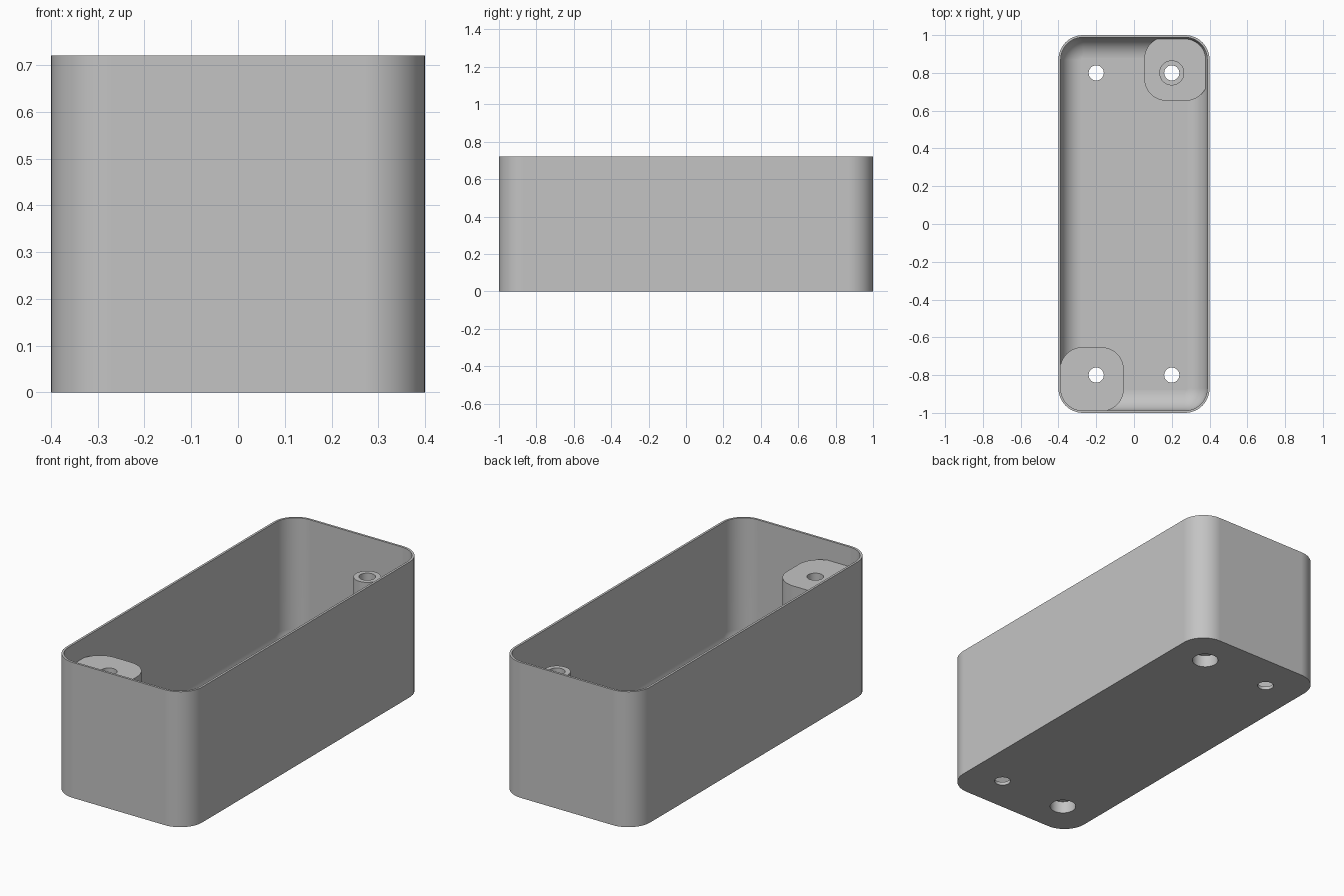
import bpy, bmesh
from math import cos, sin, pi

cube = bpy.data.objects.get("Cube")
if cube:
    bpy.data.objects.remove(cube, do_unlink=True)

# Single grey plastic
grey = bpy.data.materials.new("grey_plastic")
grey.use_nodes = True
colour = (0.55, 0.55, 0.55, 1)
grey.diffuse_color = colour
grey.node_tree.nodes["Principled BSDF"].inputs["Base Color"].default_value = colour

HEIGHT, WALL, FLOOR = 0.72, 0.012, 0.018
CORNER, FILLET = 0.13, 0.11
BOSS_TOP, PAD_TOP, BORE_TOP = 0.615, 0.085, 0.065
HOLE, BORE = 0.04, 0.065
SEGMENTS = 12


def loop(cx, cy, hx, hy, r, z):
    """Rounded rectangle outline at height z; a circle when hx = hy = r."""
    points = []
    for quarter, (sx, sy) in enumerate([(1, 1), (-1, 1), (-1, -1), (1, -1)]):
        for i in range(SEGMENTS + 1):
            a = (quarter + i / SEGMENTS) * pi / 2
            points.append((cx + sx * (hx - r) + r * cos(a),
                           cy + sy * (hy - r) + r * sin(a), z))
    return points


def circle(x, y, r, z):
    return loop(x, y, r, r, r, z)


def solid(name, loops):
    """Skin a stack of outlines and cap both ends."""
    bm = bmesh.new()
    rings = [[bm.verts.new(p) for p in pts] for pts in loops]
    for a, b in zip(rings, rings[1:]):
        for i in range(len(a)):
            j = (i + 1) % len(a)
            bm.faces.new((a[i], a[j], b[j], b[i]))
    bm.faces.new(rings[0])
    bm.faces.new(rings[-1])
    bmesh.ops.remove_doubles(bm, verts=bm.verts, dist=1e-5)
    bmesh.ops.recalc_face_normals(bm, faces=bm.faces)
    mesh = bpy.data.meshes.new(name)
    bm.to_mesh(mesh)
    bm.free()
    mesh.materials.append(grey)
    obj = bpy.data.objects.new(name, mesh)
    bpy.context.collection.objects.link(obj)
    return obj


def drill(obj, cutters):
    """Cut the holes for good, then shade smoothly with sharp edges."""
    for cutter in cutters:
        mod = obj.modifiers.new("hole", "BOOLEAN")
        mod.operation, mod.solver, mod.object = "DIFFERENCE", "EXACT", cutter
    graph = bpy.context.evaluated_depsgraph_get()
    mesh = bpy.data.meshes.new_from_object(obj.evaluated_get(graph))
    obj.modifiers.clear()
    obj.data = mesh
    bpy.ops.object.select_all(action="DESELECT")
    obj.select_set(True)
    bpy.context.view_layer.objects.active = obj
    bpy.ops.object.shade_smooth_by_angle(angle=pi / 6)
    obj.modifiers.new("even_shading", "WEIGHTED_NORMAL").keep_sharp = True


# Open tray: outside wall, rim, inside wall, rounded floor edge
def tray_loop(inset, z):
    return loop(0, 0, 0.4 - inset, 1 - inset, CORNER - inset, z)


profile = [(0, 0), (0, HEIGHT), (WALL, HEIGHT)]
for i in range(9):
    a = i / 8 * pi / 2
    profile.append((WALL + FILLET * (1 - cos(a)), FLOOR + FILLET * (1 - sin(a))))
tray = solid("tray", [tray_loop(*p) for p in profile])


# Corner pads, merged into the walls
def pad(name, side, top):
    return solid(name, [loop(side * 0.223, side * 0.822, 0.169, 0.17, 0.12, z)
                        for z in (0.006, top)])


tall_pad = pad("tall_corner_pad", -1, BOSS_TOP)
low_pad = pad("low_corner_pad", 1, PAD_TOP)

# Screw column standing on the low pad
column = solid("screw_column", [circle(0.2, 0.8, 0.066, z) for z in (0.075, BOSS_TOP)])

# Hole cutters: stepped under the pads, plain in the other corners
stepped = [solid("stepped_cutter", [circle(s * 0.2, s * 0.8, r, z) for r, z in
           ((BORE, -0.1), (BORE, BORE_TOP), (HOLE, BORE_TOP), (HOLE, 1))]) for s in (1, -1)]
plain = [solid("plain_cutter", [circle(s * 0.2, -s * 0.8, HOLE, z) for z in (-0.1, 0.3)])
         for s in (1, -1)]

drill(tray, stepped + plain)
drill(low_pad, stepped[:1])
drill(column, stepped[:1])
drill(tall_pad, stepped[1:])

for cutter in stepped + plain:
    bpy.data.objects.remove(cutter, do_unlink=True)
